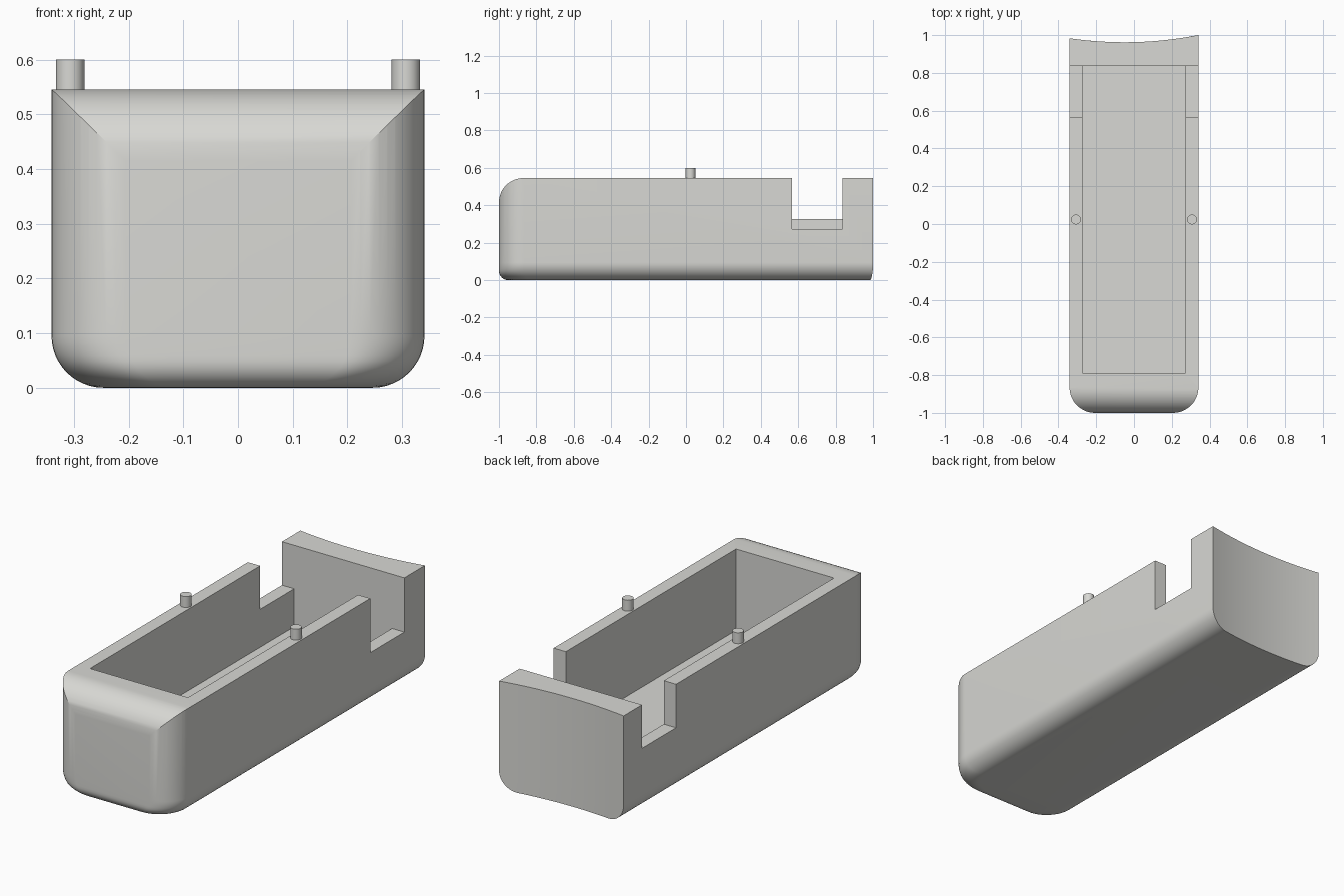
import bpy, bmesh, math

if "Cube" in bpy.data.objects:
    bpy.data.objects.remove(bpy.data.objects["Cube"])

grey = bpy.data.materials.new("warm_grey")
grey.diffuse_color = (0.69, 0.69, 0.66, 1)
grey.use_nodes = True
grey.node_tree.nodes["Principled BSDF"].inputs["Base Color"].default_value = grey.diffuse_color

W, TOP, BACK = 0.341, 0.545, 0.837      # half width, rim height, inner back wall
R_CORNER, R_SIDE, R_FRONT, R_TOP = 0.135, 0.095, 0.05, 0.13
FLOOR = 0.135


def make_object(name, bm):
    bmesh.ops.recalc_face_normals(bm, faces=bm.faces)
    mesh = bpy.data.meshes.new(name)
    bm.to_mesh(mesh)
    bm.free()
    obj = bpy.data.objects.new(name, mesh)
    bpy.context.collection.objects.link(obj)
    obj.data.materials.append(grey)
    return obj


def loft(name, rings):
    bm = bmesh.new()
    loops = [[bm.verts.new(p) for p in ring] for ring in rings]
    for a, b in zip(loops, loops[1:]):
        for i in range(len(a)):
            j = (i + 1) % len(a)
            bm.faces.new((a[i], a[j], b[j], b[i]))
    bm.faces.new(loops[0][::-1])
    bm.faces.new(loops[-1])
    return make_object(name, bm)


def box(name, x0, x1, y0, y1, z0, z1):
    return loft(name, [[(x0, y0, z), (x1, y0, z), (x1, y1, z), (x0, y1, z)] for z in (z0, z1)])


def inset(z, r):
    # horizontal shrink of a rounded bottom edge
    return 0 if z >= r else r - math.sqrt(r * r - (r - z) ** 2)


def plan_ring(z):
    # plan section: rounded front corners, concave back
    w, front = W - inset(z, R_SIDE), -1 + inset(z, R_FRONT)
    pts = []
    for side, start in ((-1, 180), (1, 270)):
        for k in range(13):
            a = math.radians(start + 7.5 * k)
            pts.append((side * (w - R_CORNER) + R_CORNER * math.cos(a),
                        front + R_CORNER + R_CORNER * math.sin(a), z))
    for k in range(17):
        x = w - 2 * w * k / 16
        pts.append((x, 2.962 - math.sqrt(4 - (x + 0.05) ** 2), z))
    return pts


# Outer body
levels = [R_SIDE * (1 - math.cos(math.radians(7.5 * k))) for k in range(13)] + [TOP]
body = loft("tray_body", [plan_ring(z) for z in levels])

# Cutter rounding the top front edge
profile = [(-1.1, 0.7), (-1 + R_TOP, 0.7)]
for k in range(13):
    a = math.radians(90 + 7.5 * k)
    profile.append((-1 + R_TOP + R_TOP * math.cos(a), TOP - R_TOP + R_TOP * math.sin(a)))
profile.append((-1.1, TOP - R_TOP))
cutters = [loft("front_round_cutter", [[(x, y, z) for y, z in profile] for x in (-0.5, 0.5)])]

# Cavity and the two side notches of different depth
cutters.append(box("cavity_cutter", -0.273, 0.273, -0.788, BACK, FLOOR, 0.7))
cutters.append(box("right_notch_cutter", 0.2, 0.5, 0.566, BACK, 0.272, 0.7))
cutters.append(box("left_notch_cutter", -0.5, -0.2, 0.566, BACK, 0.326, 0.7))

bpy.context.view_layer.objects.active = body
body.select_set(True)
for c in cutters:
    mod = body.modifiers.new("cut", 'BOOLEAN')
    mod.operation, mod.solver, mod.object = 'DIFFERENCE', 'EXACT', c
    bpy.ops.object.modifier_apply(modifier=mod.name)
    bpy.data.objects.remove(c)
bpy.ops.object.shade_smooth_by_angle(angle=math.radians(25))

# Locating pins on the rims
for name, side in (("left_pin", -1), ("right_pin", 1)):
    pin = loft(name, [[(side * 0.307 + 0.026 * math.cos(k * math.pi / 16),
                        0.024 + 0.026 * math.sin(k * math.pi / 16), z) for k in range(32)]
                      for z in (TOP - 0.02, 0.6)])
    bpy.ops.object.select_all(action='DESELECT')
    pin.select_set(True)
    bpy.context.view_layer.objects.active = pin
    bpy.ops.object.shade_smooth_by_angle(angle=math.radians(30))
